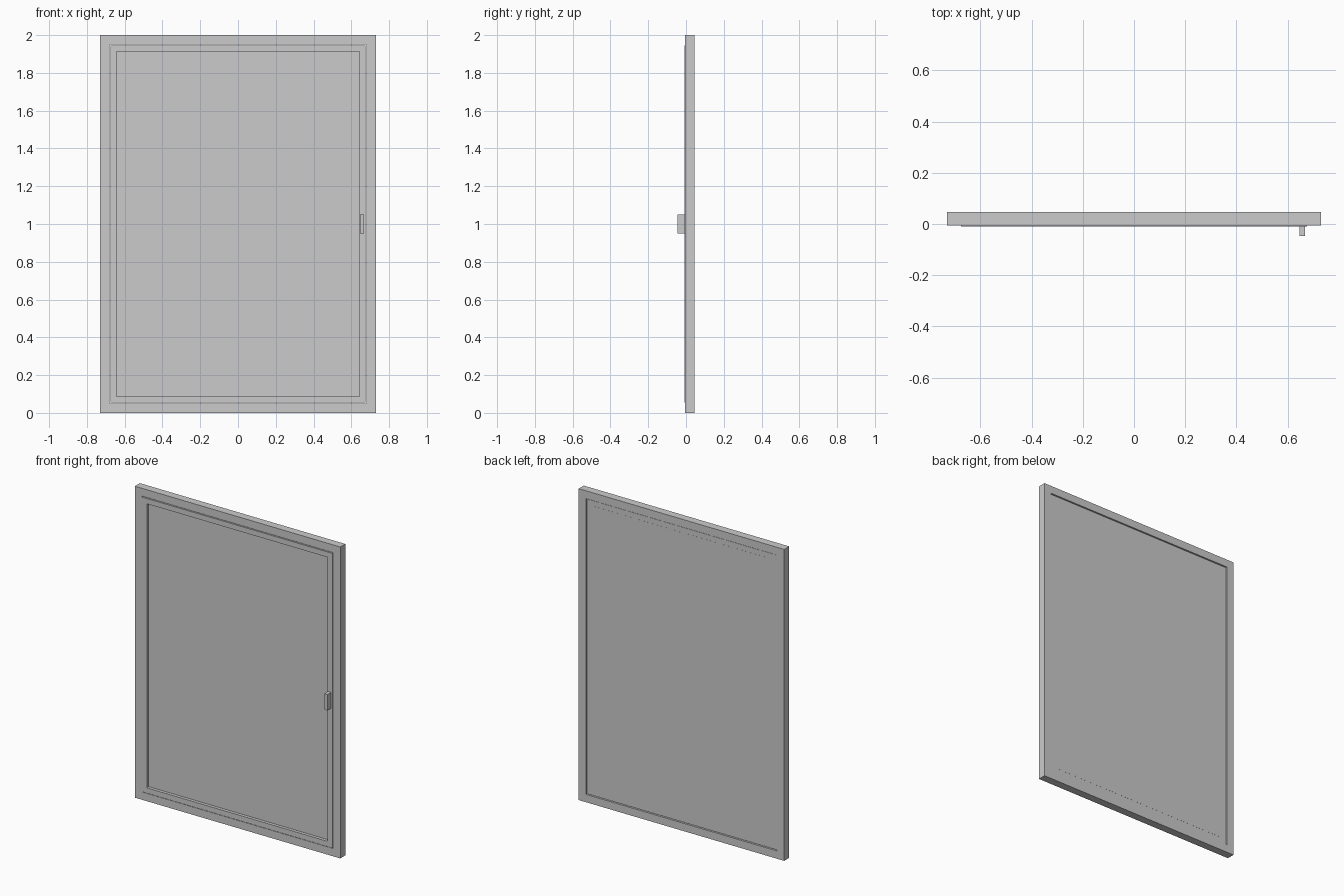
import bpy

cube = bpy.data.objects.get("Cube")
if cube:
    bpy.data.objects.remove(cube)

grey = bpy.data.materials.new("plain_grey")
grey.use_nodes = True
colour = (0.6, 0.6, 0.6, 1)
grey.diffuse_color = colour
grey.node_tree.nodes["Principled BSDF"].inputs["Base Color"].default_value = colour

MID = 1.0  # height of the centre


def add_mesh(name, verts, faces):
    mesh = bpy.data.meshes.new(name)
    mesh.from_pydata(verts, [], faces)
    mesh.materials.append(grey)
    obj = bpy.data.objects.new(name, mesh)
    bpy.context.collection.objects.link(obj)
    return obj


def rect(hx, hz, y, cx=0):
    return [(cx + sx * hx, y, MID + sz * hz)
            for sx, sz in ((-1, -1), (1, -1), (1, 1), (-1, 1))]


def ring(name, hx, hz, width, y0, y1):
    """Rectangular frame with a square cross-section."""
    loops = [(hx, hz, y0), (hx, hz, y1),
             (hx - width, hz - width, y1), (hx - width, hz - width, y0)]
    verts = [v for loop in loops for v in rect(*loop)]
    faces = []
    for k in range(4):
        n = (k + 1) % 4
        for i in range(4):
            j = (i + 1) % 4
            faces.append((4 * k + i, 4 * n + i, 4 * n + j, 4 * k + j))
    return add_mesh(name, verts, faces)


def box(name, hx, hz, y0, y1, cx=0):
    verts = rect(hx, hz, y0, cx) + rect(hx, hz, y1, cx)
    faces = [(0, 1, 2, 3), (7, 6, 5, 4)]
    faces += [(i, i + 4, (i + 1) % 4 + 4, (i + 1) % 4) for i in range(4)]
    return add_mesh(name, verts, faces)


# Fixed outer frame
ring("outer_frame", 0.73, 1.0, 0.05, -0.005, 0.046)

# Opening sash, set in a narrow gap and slightly proud of the frame
ring("sash", 0.676, 0.946, 0.034, -0.009, 0.0405)

# Panel recessed at the front, level with the back of the sash
box("panel", 0.642, 0.912, 0.011, 0.041)

# Pull handle on the closing side
box("handle", 0.011, 0.051, -0.046, -0.008, cx=0.657)
